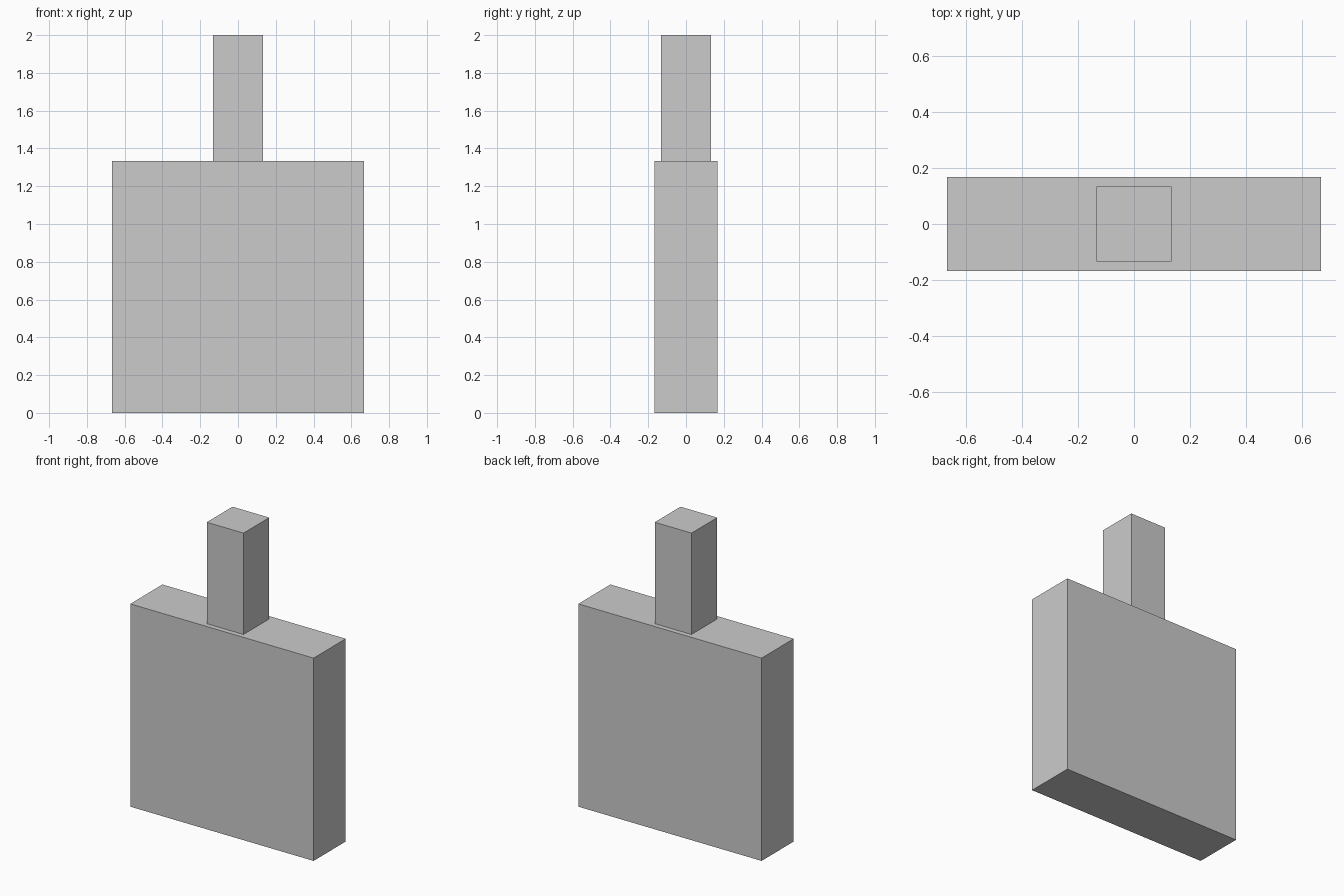
import bpy

if "Cube" in bpy.data.objects:
    bpy.data.objects.remove(bpy.data.objects["Cube"])


def box(name, size, z_bottom):
    """Flat-faced box centred on x and y, standing on z_bottom."""
    bpy.ops.mesh.primitive_cube_add(size=1, location=(0, 0, z_bottom + size[2] / 2))
    obj = bpy.context.object
    obj.name = name
    obj.scale = size
    bpy.ops.object.transform_apply(location=False, rotation=False, scale=True)
    return obj


BODY_HEIGHT = 4 / 3

# Wide, thin slab
box("body", (4 / 3, 1 / 3, BODY_HEIGHT), 0)

# Square post standing on the slab
box("neck", (0.267, 0.267, 2 - BODY_HEIGHT), BODY_HEIGHT)
